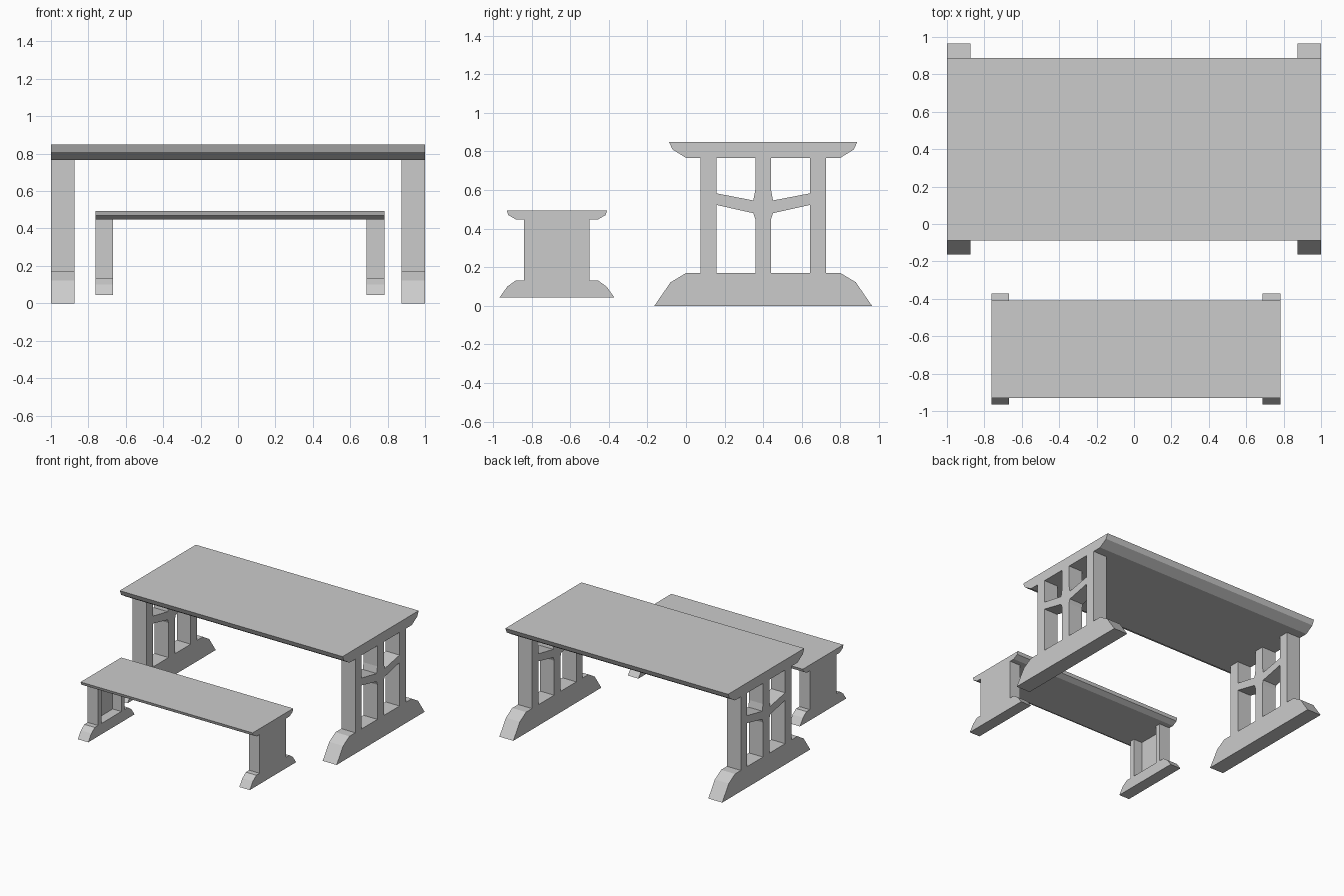
import bpy

if "Cube" in bpy.data.objects:
    bpy.data.objects.remove(bpy.data.objects["Cube"])


def mirrored(half, centre):
    """Left half of an outline (offset, z), bottom to top, closed by its mirror."""
    left = [(centre - d, z) for d, z in half]
    right = [(centre + d, z) for d, z in reversed(half)]
    return left + right


def prism(name, loops, x0, x1):
    """Extrude closed (y, z) loops along x; inner loops become openings."""
    curve = bpy.data.curves.new(name, 'CURVE')
    curve.dimensions = '2D'
    curve.fill_mode = 'BOTH'
    curve.extrude = (x1 - x0) / 2
    for loop in loops:
        spline = curve.splines.new('POLY')
        spline.points.add(len(loop) - 1)
        for p, (y, z) in zip(spline.points, loop):
            p.co = (y, z, 0, 1)
        spline.use_cyclic_u = True
    temp = bpy.data.objects.new(name + "_curve", curve)
    bpy.context.collection.objects.link(temp)
    bpy.context.view_layer.update()
    mesh = bpy.data.meshes.new_from_object(temp)
    bpy.data.objects.remove(temp)
    # curve plane (x, y) becomes world (y, z), depth becomes world x
    mid = (x0 + x1) / 2
    for v in mesh.vertices:
        a, b, c = v.co
        v.co = (c + mid, a, b)
    for poly in mesh.polygons:
        poly.use_smooth = False
    mesh.name = name
    obj = bpy.data.objects.new(name, mesh)
    bpy.context.collection.objects.link(obj)
    return obj


def box(y0, y1, z0, z1):
    return [(y0, z0), (y1, z0), (y1, z1), (y0, z1)]


# Table top with moulded long edges
TC = 0.40
prism("table_top", [mirrored([(0.40, 0.767), (0.47, 0.81), (0.488, 0.85)], TC)], -1, 1)

# Table end frames: foot, three posts and sloping braces in one outline
frame = mirrored([(0.564, 0), (0.48, 0.122), (0.40, 0.17), (0.325, 0.17),
                  (0.325, 0.767), (0.243, 0.767), (0.243, 0.583),
                  (0.051, 0.546), (0.041, 0.60), (0.041, 0.767)], TC)
openings = [[(TC + s * d, z) for d, z in
             [(0.243, 0.17), (0.243, 0.523), (0.051, 0.480), (0.041, 0.45), (0.041, 0.17)]]
            for s in (-1, 1)]
for side, x0, x1 in (("left", -1, -0.875), ("right", 0.875, 1)):
    prism("table_frame_" + side, [frame] + openings, x0, x1)

# Bench seat
BC = -0.669
prism("bench_seat", [mirrored([(0.212, 0.447), (0.252, 0.47), (0.26, 0.494)], BC)],
      -0.762, 0.782)

# Bench legs: foot with two posts, closed by a panel at the outer face
leg = mirrored([(0.297, 0.044), (0.257, 0.10), (0.212, 0.132), (0.17, 0.132),
                (0.17, 0.447), (0.127, 0.447), (0.127, 0.132)], BC)
panel = box(BC - 0.127, BC + 0.127, 0.132, 0.447)
for side, x0, x1, p0, p1 in (("left", -0.762, -0.668, -0.762, -0.745),
                             ("right", 0.688, 0.782, 0.765, 0.782)):
    prism("bench_leg_" + side, [leg], x0, x1)
    prism("bench_panel_" + side, [panel], p0, p1)
